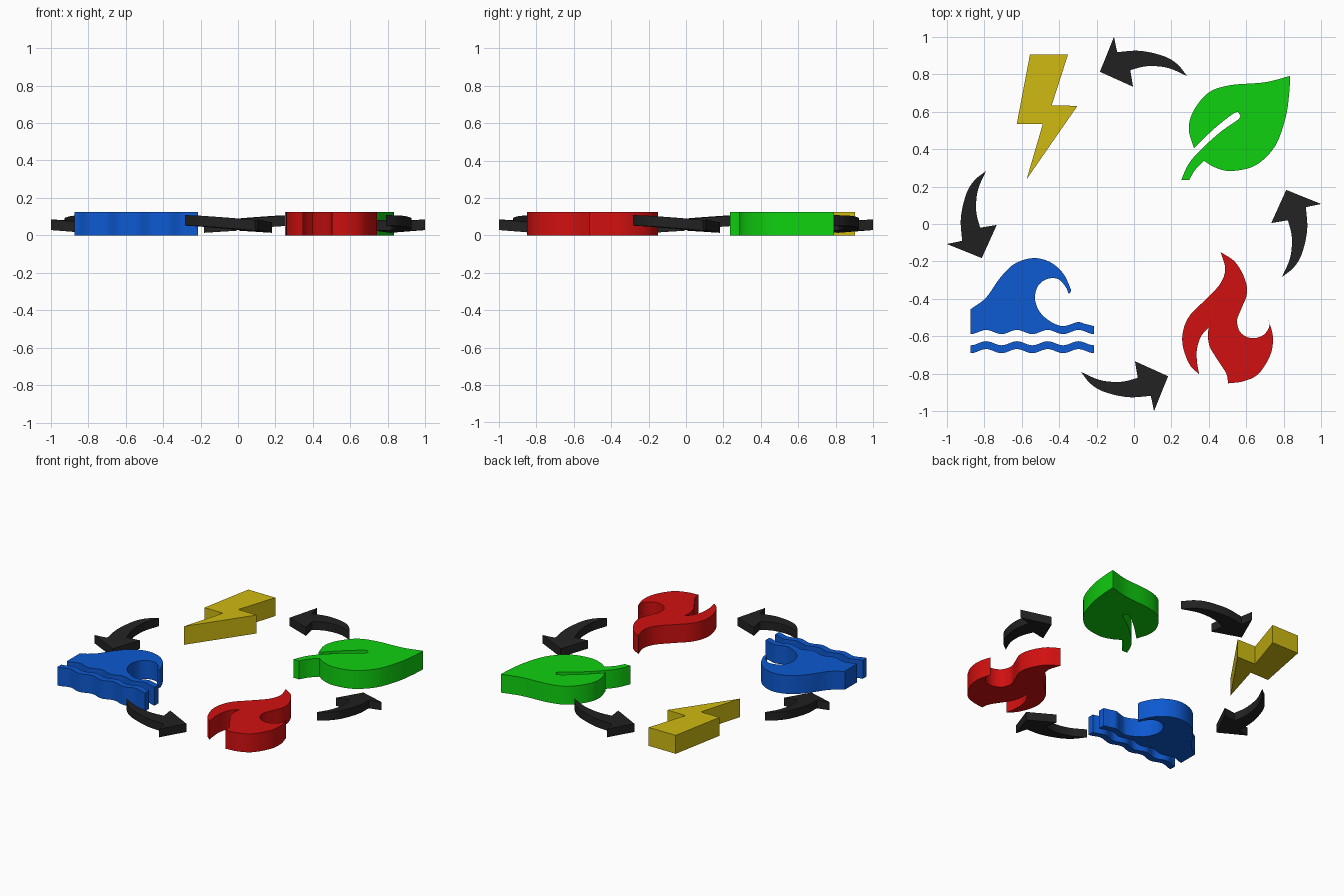
import bpy, bmesh, math
from mathutils import Vector

if "Cube" in bpy.data.objects:
    bpy.data.objects.remove(bpy.data.objects["Cube"])


def material(name, rgb):
    m = bpy.data.materials.new(name)
    m.diffuse_color = (*rgb, 1)
    m.use_nodes = True
    m.node_tree.nodes["Principled BSDF"].inputs["Base Color"].default_value = m.diffuse_color
    return m


YELLOW = material("bolt yellow", (0.62, 0.49, 0.006))
GREEN = material("leaf green", (0.005, 0.64, 0.005))
BLUE = material("wave blue", (0.004, 0.10, 0.64))
RED = material("flame red", (0.64, 0.005, 0.005))
BLACK = material("arrow black", (0.016, 0.016, 0.016))
HEIGHT = 0.125


def spline(pts, steps=6):
    """Smooth open curve through the points, without its last point."""
    p = [Vector(q) for q in pts]
    if len(p) == 2:
        return [p[0]]
    p = [2 * p[0] - p[1]] + p + [2 * p[-1] - p[-2]]
    out = []
    for a, b, c, d in zip(p, p[1:], p[2:], p[3:]):
        for i in range(steps):
            t = i / steps
            out.append(0.5 * (2 * b + (c - a) * t + (2 * a - 5 * b + 4 * c - d) * t * t
                              + (3 * b - a - 3 * c + d) * t ** 3))
    return out


def outline(*runs):
    """Closed outline: each run is smooth and ends on the corner that starts the next."""
    pts = []
    for i, run in enumerate(runs):
        pts += spline(list(run) + [runs[(i + 1) % len(runs)][0]])
    return pts


def slab(name, outlines, mat, span=lambda x, y: (0, HEIGHT), turn=0):
    """Upright plate between the heights given by span, turned about the centre."""
    bm = bmesh.new()
    for pts in outlines:
        low = [bm.verts.new((x, y, span(x, y)[0])) for x, y in pts]
        top = [bm.verts.new((x, y, span(x, y)[1])) for x, y in pts]
        bm.faces.new(low[::-1])
        bm.faces.new(top)
        n = len(pts)
        for i in range(n):
            j = (i + 1) % n
            bm.faces.new((low[i], low[j], top[j], top[i]))
    bmesh.ops.recalc_face_normals(bm, faces=bm.faces)
    mesh = bpy.data.meshes.new(name)
    bm.to_mesh(mesh)
    bm.free()
    mesh.materials.append(mat)
    ob = bpy.data.objects.new(name, mesh)
    bpy.context.collection.objects.link(ob)
    ob.rotation_euler.z = turn
    bpy.ops.object.select_all(action='DESELECT')
    ob.select_set(True)
    bpy.context.view_layer.objects.active = ob
    bpy.ops.object.shade_smooth_by_angle(angle=math.radians(30))
    return ob


# Lightning bolt
slab("lightning_bolt", [[(-.556, .904), (-.353, .904), (-.44, .633), (-.302, .631),
                         (-.573, .24), (-.487, .535), (-.626, .535)]], YELLOW)

# Leaf: body edge, vein slot, stem end, lower edge
slab("leaf", [outline(
    [(.834, .791), (.70, .757), (.513, .741), (.396, .70), (.316, .60), (.293, .505)],
    [(.32, .405), (.433, .513), (.535, .592), (.562, .588), (.558, .56), (.46, .49),
     (.348, .388), (.289, .316)],
    [(.252, .234)],
    [(.294, .234), (.326, .288)],
    [(.374, .337), (.433, .302), (.52, .283), (.65, .314), (.754, .417), (.81, .57),
     (.829, .70)])], GREEN)


# Wave: curling crest over a rippled base, and a separate rippled strip
LEFT, RIGHT = -.872, -.214


def ripple(y, n=48):
    """Wavy line from left to right with four crests."""
    return [(LEFT + (RIGHT - LEFT) * i / n, y - .011 * math.cos(8 * math.pi * i / n))
            for i in range(n + 1)]


crest = outline(
    [(LEFT, -.455), (-.79, -.393), (-.717, -.29), (-.64, -.214), (-.54, -.182),
     (-.449, -.203), (-.38, -.262), (-.342, -.337), (-.338, -.36), (-.35, -.37),
     (-.364, -.337), (-.406, -.294), (-.465, -.294), (-.513, -.332), (-.529, -.40),
     (-.503, -.47), (-.449, -.519), (-.39, -.545), (-.35, -.54), (-.30, -.524),
     (-.256, -.535)],
    [(RIGHT, -.545)], [(RIGHT, -.588)])
base = ripple(-.577)
slab("wave", [crest[:-1] + [Vector(p) for p in base[::-1]],
              ripple(-.637) + ripple(-.679)[::-1]], BLUE)

# Flame: right tongue, bottom, inner cleft, left tongue
slab("flame", [outline(
    [(.463, -.15), (.54, -.203), (.592, -.294), (.603, -.374), (.572, -.455), (.55, -.52),
     (.572, -.583), (.63, -.61), (.69, -.594), (.722, -.55)],
    [(.719, -.513), (.742, -.604), (.728, -.70), (.665, -.80), (.585, -.84)],
    [(.503, -.851), (.492, -.797), (.444, -.722), (.406, -.658), (.394, -.594)],
    [(.40, -.551), (.358, -.60), (.336, -.67), (.337, -.74)],
    [(.348, -.802), (.299, -.754), (.262, -.658), (.262, -.572), (.299, -.487),
     (.38, -.406), (.46, -.32), (.487, -.24)])], RED)


# Four curved arrows, tail high and head low, turned around the centre
def tilt(x, y):
    mid = .08 - .085 * (x + .28) + .045 * (-y - .8)
    return mid - .028, mid + .028


arrow = outline(
    [(-.284, -.79), (-.23, -.855), (-.155, -.898), (-.03, -.925)],
    [(.09, -.918)], [(.107, -1.0)], [(.182, -.813)], [(.005, -.733)],
    [(.02, -.822), (-.07, -.843), (-.18, -.834)])
for i, side in enumerate(("front", "right", "back", "left")):
    slab(side + "_arrow", [arrow], BLACK, tilt, i * math.pi / 2)
